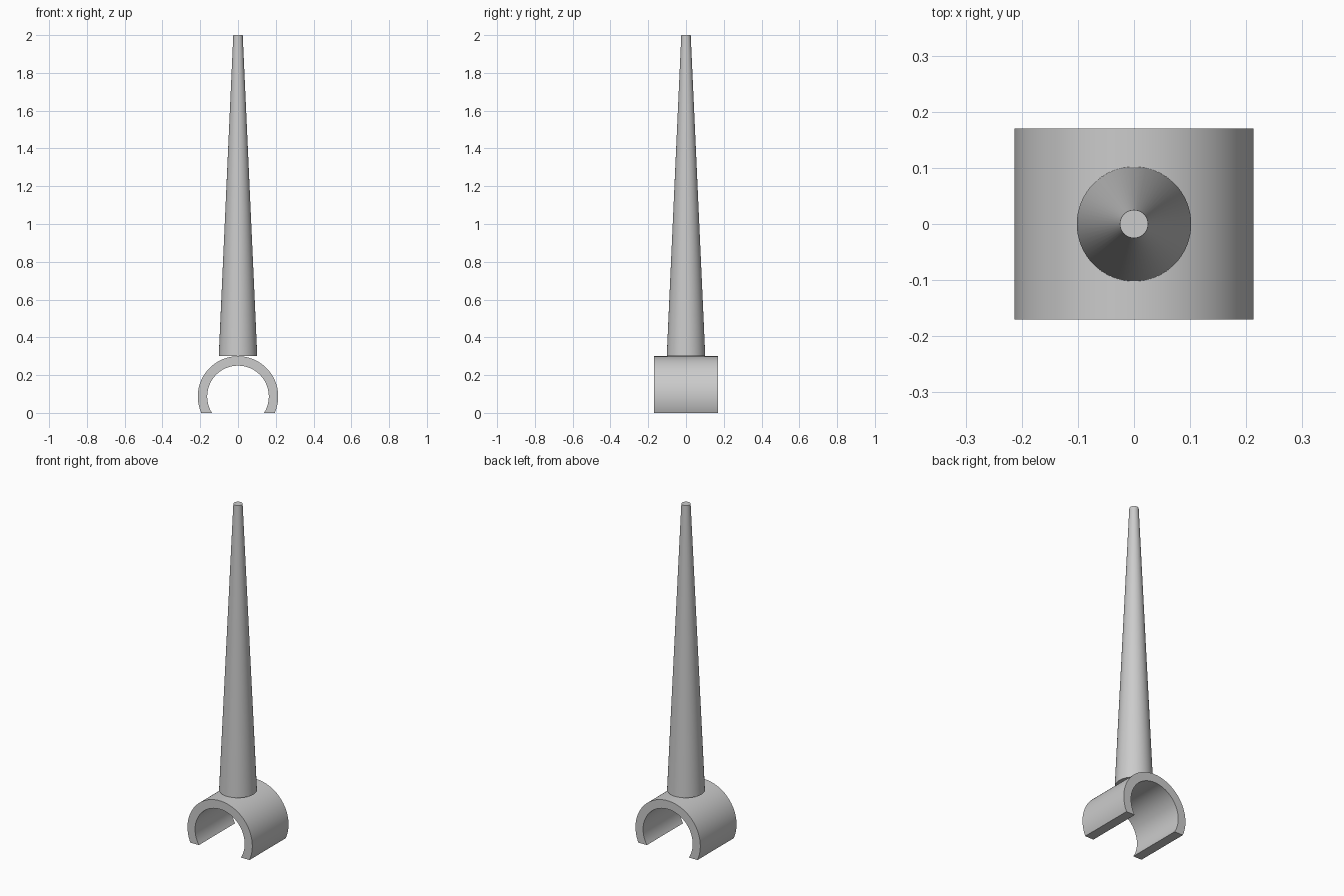
import bpy, bmesh, math

if "Cube" in bpy.data.objects:
    bpy.data.objects.remove(bpy.data.objects["Cube"], do_unlink=True)

grey = bpy.data.materials.new("plain grey")
grey.use_nodes = True
colour = (0.6, 0.6, 0.6, 1)
grey.diffuse_color = colour
grey.node_tree.nodes["Principled BSDF"].inputs["Base Color"].default_value = colour

OUTER, INNER, CENTRE, HALF_DEPTH = 0.213, 0.163, 0.087, 0.17
SEGMENTS = 64


def finish(name, bm):
    bmesh.ops.recalc_face_normals(bm, faces=bm.faces)
    mesh = bpy.data.meshes.new(name)
    bm.to_mesh(mesh)
    bm.free()
    mesh.materials.append(grey)
    obj = bpy.data.objects.new(name, mesh)
    bpy.context.collection.objects.link(obj)
    bpy.ops.object.select_all(action="DESELECT")
    obj.select_set(True)
    bpy.context.view_layer.objects.active = obj
    bpy.ops.object.shade_smooth_by_angle(angle=math.radians(30))


def arc(radius):
    # Arc over the top, with both ends landing on the ground plane
    start = -math.asin(CENTRE / radius)
    sweep = math.pi - 2 * start
    angles = [start + sweep * i / SEGMENTS for i in range(SEGMENTS + 1)]
    return [(radius * math.cos(a), CENTRE + radius * math.sin(a)) for a in angles]


# Open clip: sections of the ring wall bridged along the arc
bm = bmesh.new()
sections = []
for (ox, oz), (ix, iz) in zip(arc(OUTER), arc(INNER)):
    corners = [(ox, -HALF_DEPTH, oz), (ox, HALF_DEPTH, oz),
               (ix, HALF_DEPTH, iz), (ix, -HALF_DEPTH, iz)]
    sections.append([bm.verts.new(c) for c in corners])
for a, b in zip(sections, sections[1:]):
    for i in range(4):
        j = (i + 1) % 4
        bm.faces.new((a[i], a[j], b[j], b[i]))
bm.faces.new(sections[0])
bm.faces.new(sections[-1])
finish("clip", bm)

# Tapered spike standing on the crown of the clip
BASE, TOP = CENTRE + OUTER, 2.0
bm = bmesh.new()
bmesh.ops.create_cone(bm, cap_ends=True, segments=SEGMENTS,
                      radius1=0.102, radius2=0.025, depth=TOP - BASE)
bmesh.ops.translate(bm, verts=bm.verts, vec=(0, 0, (TOP + BASE) / 2))
finish("spike", bm)
